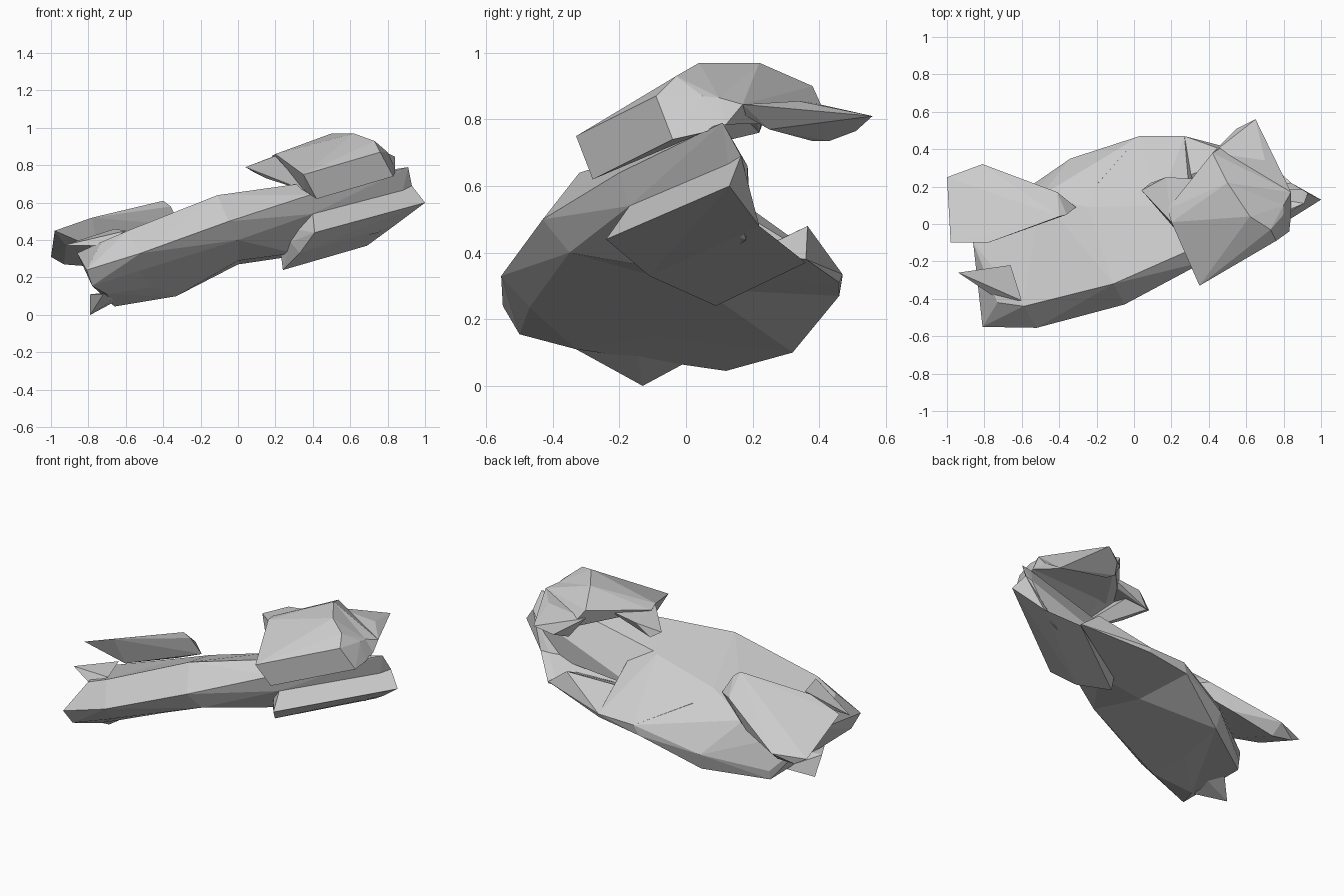
import bpy, bmesh
from mathutils import Vector


def chain(name, sections):
    """Faceted solid: convex skin between each pair of neighbouring sections."""
    bm = bmesh.new()
    pairs = list(zip(sections, sections[1:])) or [(sections[0], [])]
    for a, b in pairs:
        pts = {tuple(p) for p in list(a) + list(b)}
        verts = [bm.verts.new(p) for p in sorted(pts)]
        r = bmesh.ops.convex_hull(bm, input=verts)
        junk = {g for g in r["geom_interior"] + r["geom_unused"]
                if isinstance(g, bmesh.types.BMVert)}
        bmesh.ops.delete(bm, geom=list(junk), context='VERTS')
    bmesh.ops.dissolve_limit(bm, angle_limit=0.06, verts=bm.verts[:], edges=bm.edges[:])
    bmesh.ops.recalc_face_normals(bm, faces=bm.faces[:])
    me = bpy.data.meshes.new(name)
    bm.to_mesh(me)
    bm.free()
    ob = bpy.data.objects.new(name, me)
    bpy.context.collection.objects.link(ob)
    return ob


def swept(points, step):
    """Points together with a copy moved along the sweep step."""
    return points + [tuple(Vector(p) + Vector(step)) for p in points]


# Main hull, tail to middle
tail = [(-.73, -.42, .39), (-.81, -.55, .24), (-.78, -.5, .155), (-.7, -.33, .11),
        (-.66, .12, .045), (-.66, .13, .1), (-.86, -.1, .33)]
quarter = [(-.59, -.44, .45), (-.52, -.555, .33), (-.53, -.47, .235), (-.45, -.1, .15),
           (-.33, .32, .1), (-.34, .35, .2), (-.5, .15, .38)]
middle = [(-.11, -.32, .64), (-.05, -.43, .5), (0, -.35, .4), (0, .05, .29),
          (0, .46, .27), (.03, .47, .33), (-.2, .21, .43), (-.25, .09, .49)]
front = [(.32, -.13, .70), (.38, -.2, .64), (.4, -.17, .54), (.3, .05, .33),
         (.27, .46, .31), (.27, .47, .335), (.22, .23, .41), (.13, .1, .6)]
chain("main_hull", [tail, quarter, middle, front])

# Low rear rim that joins the hull to the chin
chain("rear_rim", [[(.27, .47, .335), (.22, .23, .41), (.27, .46, .31), (.3, .05, .33),
                    (.56, .365, .48), (.69, .36, .38), (.6, .2, .4)]])

# Upright front wall under the roof, running down to the chin
chain("front_wall", [
    [(.38, -.2, .64), (.4, -.17, .54), (.32, -.13, .70), (.15, .08, .6), (.22, .2, .41),
     (.3, .05, .33)],
    [(.91, .11, .79), (.93, .165, .69), (.85, .12, .77), (.9, .185, .66),
     (.86, .14, .57), (.75, .18, .44)]])

# Curved chin panel, two strips swept sideways
chain("chin_panel", [
    [(.4, -.17, .54), (.93, .165, .69), (.41, -.24, .44), (1, .13, .6),
     (.3, -.08, .46), (.87, .165, .58)],
    [(.33, -.11, .33), (.84, .22, .48), (.28, -.06, .39), (.79, .21, .475)],
    [(.24, .09, .24), (.69, .36, .37), (.23, .1, .32), (.66, .33, .39)]])

# Roof of the head
chain("head_roof", [
    swept([(.35, -.33, .75), (.42, -.28, .62)], (.41, .24, .12)) + [(.36, -.2, .66)],
    [(.2, .01, .86), (.73, -.03, .93), (.62, .04, .97), (.28, -.06, .75),
     (.84, .05, .76), (.8, .05, .87)],
    [(.18, .08, .85), (.5, .22, .97), (.8, .1, .865), (.38, .24, .88),
     (.25, .05, .81), (.84, .12, .785)],
    [(.42, .38, .9), (.38, .24, .86), (.84, .17, .845), (.5, .43, .79), (.8, .18, .81)]])

# Rear flap and side lobe of the head
chain("head_flap", [[(.84, .17, .845), (.7, .34, .855), (.65, .56, .81), (.53, .47, .76),
                     (.55, .51, .765), (.52, .38, .735), (.5, .43, .735), (.42, .38, .85),
                     (.75, .25, .77), (.8, .18, .81)]])
chain("head_lobe", [
    [(.38, .24, .87), (.36, .2, .85), (.2, .01, .85), (.17, .25, .84)],
    [(.04, .18, .79), (.09, .22, .76), (.17, .25, .84), (.2, .01, .85)],
    [(.37, -.2, .66), (.15, .08, .73), (.2, .01, .85)]])

# Raised plate on the tail, its front side reaching down to the hull
chain("tail_plate", [
    [(-.98, -.1, .45), (-.78, -.1, .52), (-1, .25, .31), (-.81, .32, .32),
     (-.92, .0, .37), (-.93, .27, .27), (-.8, .25, .26)],
    [(-.4, .04, .61), (-.36, .05, .58), (-.41, .17, .5), (-.64, .17, .44),
     (-.31, .09, .48), (-.55, .2, .35), (-.75, -.03, .35), (-.78, -.1, .52)]])

# Pointed tail fins, upper and lower
chain("upper_fin", [[(-.94, -.26, .37), (-.66, -.22, .46), (-.6, -.41, .45),
                     (-.73, -.4, .37), (-.7, -.25, .38)]])
chain("lower_fin", [[(-.79, -.13, 0), (-.72, -.33, .11), (-.79, -.2, .11),
                     (-.66, .0, .07), (-.6, -.15, .13)]])
